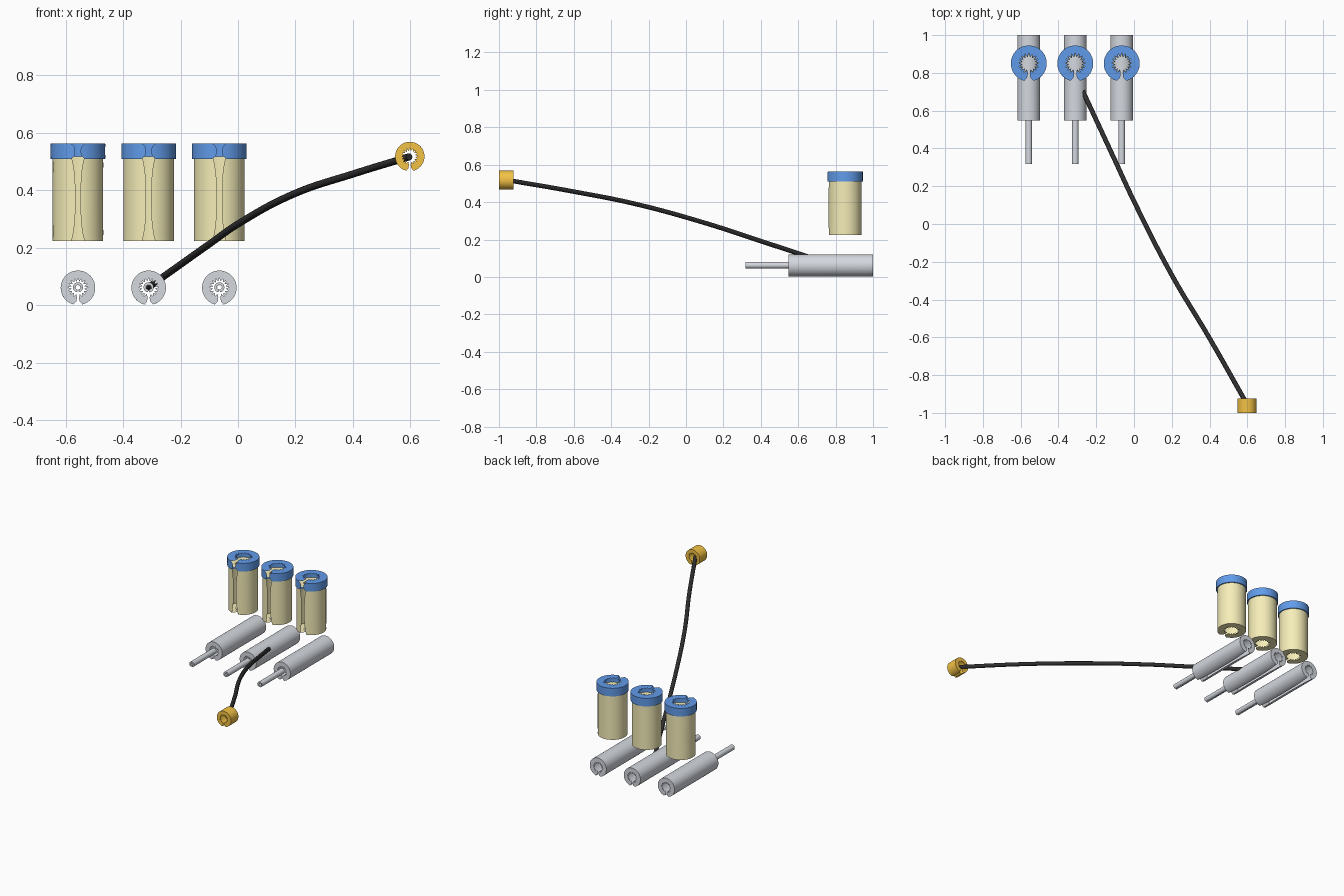
import bpy, bmesh, math
from mathutils import Matrix, Vector

if "Cube" in bpy.data.objects:
    bpy.data.objects.remove(bpy.data.objects["Cube"])


def material(name, rgb):
    m = bpy.data.materials.new(name)
    m.diffuse_color = (*rgb, 1)
    m.use_nodes = True
    m.node_tree.nodes["Principled BSDF"].inputs["Base Color"].default_value = m.diffuse_color
    return m


CREAM = material("cream", (0.92, 0.85, 0.48))
BLUE = material("blue", (0.12, 0.33, 0.82))
ORANGE = material("orange", (0.90, 0.54, 0.06))
BLACK = material("black", (0.03, 0.03, 0.03))
GREY = material("grey", (0.66, 0.69, 0.74))

COLS, ROWS = 64, 12
PETAL = (0.58, 0.45, 0.38, 0.45)     # star hole radius over one petal


def shell(name, radius, length, base, mat, lying=False):
    """Hollow cylinder with a flared slit at the front and star-holed caps.
    Lying ones run from base towards -y with the slit underneath."""
    bm = bmesh.new()

    def ring(z, gap, radii):
        vs = []
        for i in range(COLS + 1):
            a = -math.pi / 2 + gap + (2 * math.pi - 2 * gap) * i / COLS
            r = radius * radii[i % len(radii)]
            vs.append(bm.verts.new((r * math.cos(a), r * math.sin(a), z)))
        return vs

    def bridge(a, b):
        for i in range(COLS):
            bm.faces.new((a[i], a[i + 1], b[i + 1], b[i]))

    # wall with the slit narrowest at mid length
    rings = []
    for j in range(ROWS + 1):
        t = j / ROWS
        gap = 0.10 + 0.16 * abs(2 * t - 1) ** 3
        rings.append(ring(t * length, gap, (1,)))
    for a, b in zip(rings, rings[1:]):
        bridge(a, b)
    # end caps
    for z, edge in ((0, rings[0]), (length, rings[-1])):
        mid = ring(z, 0.12, (0.8,))
        inner = ring(z, 0.1, PETAL)
        if z:
            bridge(edge, mid)
            bridge(mid, inner)
        else:
            bridge(mid, edge)
            bridge(inner, mid)
    if lying:
        bm.transform(Matrix.Rotation(math.pi / 2, 4, 'X'))
    me = bpy.data.meshes.new(name)
    bm.to_mesh(me)
    bm.free()
    me.materials.append(mat)
    ob = bpy.data.objects.new(name, me)
    ob.location = base
    bpy.context.collection.objects.link(ob)
    bpy.ops.object.select_all(action='DESELECT')
    ob.select_set(True)
    bpy.context.view_layer.objects.active = ob
    bpy.ops.object.shade_smooth_by_angle(angle=math.radians(30))
    return ob


# three bottles with caps, each above a lying tool with a thin shaft
for n, x in enumerate((-0.557, -0.311, -0.065), 1):
    shell(f"bottle_{n}", 0.088, 0.295, (x, 0.85, 0.223), CREAM)
    shell(f"bottle_cap_{n}", 0.095, 0.053, (x, 0.85, 0.51), BLUE)
    shell(f"tool_handle_{n}", 0.060, 0.453, (x, 1.0, 0.061), GREY, True)
    shell(f"tool_shaft_{n}", 0.0175, 0.232, (x, 0.55, 0.0625), GREY, True)

# plug at the far end of the cable
shell("cable_plug", 0.051, 0.077, (0.598, -0.923, 0.518), ORANGE, True)

# cable from the middle tool to the plug
path = [(-0.311, 0.79, 0.063), (-0.10, 0.335, 0.213), (0.0, 0.12, 0.283),
        (0.2, -0.27, 0.39), (0.4, -0.605, 0.457), (0.596, -0.95, 0.517)]
cu = bpy.data.curves.new("cable", 'CURVE')
cu.dimensions = '3D'
cu.bevel_depth = 0.0125
cu.bevel_resolution = 3
cu.resolution_u = 8
cu.use_fill_caps = True
sp = cu.splines.new('BEZIER')
sp.bezier_points.add(len(path) - 1)
for p, co in zip(sp.bezier_points, path):
    p.co = co
    p.handle_left_type = p.handle_right_type = 'AUTO'
cu.materials.append(BLACK)
bpy.context.collection.objects.link(bpy.data.objects.new("cable", cu))
